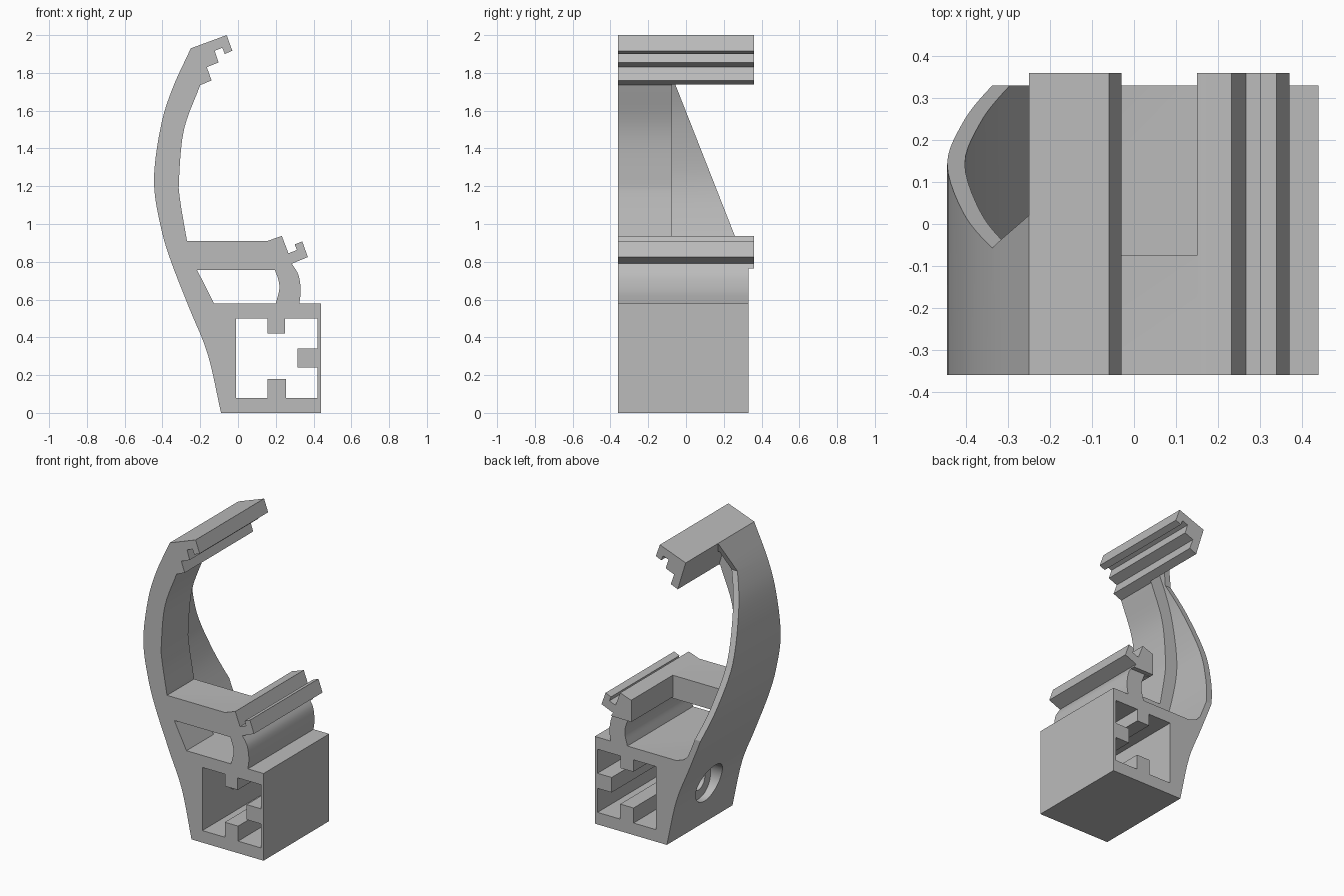
import bpy, bmesh, math
from mathutils import Vector, Matrix

if "Cube" in bpy.data.objects:
    bpy.data.objects.remove(bpy.data.objects["Cube"], do_unlink=True)

grey = bpy.data.materials.new("plain_grey")
grey.use_nodes = True
grey.diffuse_color = (0.5, 0.5, 0.5, 1)
grey.node_tree.nodes["Principled BSDF"].inputs["Base Color"].default_value = (0.5, 0.5, 0.5, 1)

FRONT, BACK, RAIL_BACK, WEB = -0.36, 0.33, 0.36, -0.075


def spline(pts, steps=5):
    """Smooth curve through the given points."""
    p = [Vector(q) for q in pts]
    p = [2 * p[0] - p[1]] + p + [2 * p[-1] - p[-2]]
    out = []
    for a, b, c, d in zip(p, p[1:], p[2:], p[3:]):
        for i in range(steps):
            t = i / steps
            out.append(tuple(0.5 * (2 * b + (c - a) * t + (2 * a - 5 * b + 4 * c - d) * t**2
                                    + (3 * b - a - 3 * c + d) * t**3)))
    return out + [tuple(pts[-1])]


def make_object(name, bm):
    bmesh.ops.recalc_face_normals(bm, faces=bm.faces)
    mesh = bpy.data.meshes.new(name)
    bm.to_mesh(mesh)
    bm.free()
    mesh.materials.append(grey)
    ob = bpy.data.objects.new(name, mesh)
    bpy.context.collection.objects.link(ob)
    return ob


def prism(name, profile, y0, y1):
    """Extrude an x-z profile along y; y0 may depend on height."""
    near = y0 if callable(y0) else (lambda z: y0)
    bm = bmesh.new()
    a = [bm.verts.new((x, near(z), z)) for x, z in profile]
    b = [bm.verts.new((x, y1, z)) for x, z in profile]
    bm.faces.new(a)
    bm.faces.new(b[::-1])
    for i in range(len(a)):
        j = (i + 1) % len(a)
        bm.faces.new((a[j], a[i], b[i], b[j]))
    return make_object(name, bm)


def bore(name, radius, x0, x1, y, z):
    bm = bmesh.new()
    turn = Matrix.Translation(((x0 + x1) / 2, y, z)) @ Matrix.Rotation(math.pi / 2, 4, "Y")
    bmesh.ops.create_cone(bm, cap_ends=True, segments=40, radius1=radius, radius2=radius,
                          depth=x1 - x0, matrix=turn)
    return make_object(name, bm)


def cut(target, cutter):
    cutter.hide_render = True
    mod = target.modifiers.new("cut", "BOOLEAN")
    mod.operation, mod.solver, mod.object = "DIFFERENCE", "EXACT", cutter
    deps = bpy.context.evaluated_depsgraph_get()
    mesh = bpy.data.meshes.new_from_object(target.evaluated_get(deps))
    target.modifiers.clear()
    target.data = mesh
    bpy.data.objects.remove(cutter, do_unlink=True)


# Curves of the bracket outline
outer_arm = spline([(-0.25, 1.93), (-0.35, 1.71), (-0.41, 1.51), (-0.445, 1.23), (-0.41, 0.99),
                    (-0.354, 0.8), (-0.254, 0.545), (-0.16, 0.31), (-0.09, 0)])
inner_arm = spline([(-0.27, 0.91), (-0.307, 1.13), (-0.312, 1.24), (-0.286, 1.5), (-0.2, 1.735)])
leg_outer = spline([(0.325, 0.58), (0.332, 0.65), (0.32, 0.73), (0.285, 0.79)])
leg_inner = spline([(0.2, 0.58), (0.218, 0.65), (0.215, 0.7), (0.195, 0.757)])
lower_clip = [(0.37, 0.825), (0.34, 0.908), (0.3, 0.892), (0.312, 0.862), (0.267, 0.845),
              (0.232, 0.937), (0.155, 0.91)]
upper_clip = [(-0.14, 1.76), (-0.165, 1.83), (-0.103, 1.855), (-0.123, 1.917), (-0.083, 1.933),
              (-0.07, 1.9), (-0.03, 1.917), (-0.06, 2.0)]

# Whole bracket as one extrusion
bracket = prism("clamp_bracket", [(0.44, 0), (0.44, 0.58)] + leg_outer + lower_clip + inner_arm
                + upper_clip + outer_arm, FRONT, RAIL_BACK)

# Base and leg end slightly before the clip rails
cut(bracket, prism("end_trim", [(-1, -1), (1, -1), (1, 0.765), (-1, 0.765)], BACK, 1))

# Rear pocket: leaves a thin curved shell, a shelf web and the clip rails
shell = [(x + 0.042, z) for x, z in outer_arm if 0.7 < z < 1.84]
cut(bracket, prism("rear_pocket", leg_inner + [(0.15, 0.765), (0.15, 1.1), (0, 1.6), (-0.19, 1.735),
                   (-0.228, 1.86), (-0.243, 1.86)] + shell
                   + [(-0.262, 0.67), (-0.245, 0.63), (-0.215, 0.6), (-0.16, 0.58)], WEB, 1))

# Sloping rear edge of the shell and the gusset beneath the upper clip
cut(bracket, prism("slope_trim", [(-0.6, 0.7), (-0.1, 0.7), (-0.1, 1.5), (-0.1915, 1.74), (-0.6, 1.74)],
                   lambda z: -0.057 + (1.74 - z) * 0.393, 1))
cut(bracket, prism("gusset_trim", [(-0.6, 1.74), (-0.1915, 1.74), (-0.256, 1.95), (-0.6, 1.95)],
                   lambda z: -0.057 + (z - 1.74) * 0.41, 1))

# Window under the shelf
cut(bracket, prism("shelf_window", leg_inner + [(-0.217, 0.757), (-0.127, 0.58)], -1, 0))

# Square channel with three inner ribs
channel = [(-0.01, 0.08), (0.155, 0.08), (0.155, 0.18), (0.253, 0.18), (0.253, 0.08), (0.42, 0.08),
           (0.42, 0.24), (0.316, 0.24), (0.316, 0.34), (0.42, 0.34), (0.42, 0.5),
           (0.25, 0.5), (0.25, 0.42), (0.157, 0.42), (0.157, 0.5), (-0.01, 0.5)]
cut(bracket, prism("channel", channel, -1, 1))

# Counterbored screw hole in the outer side
cut(bracket, bore("screw_head", 0.13, -0.6, -0.08, -0.015, 0.3))
cut(bracket, bore("screw_shaft", 0.07, -0.2, 0.05, -0.015, 0.3))

bpy.ops.object.select_all(action="DESELECT")
bracket.select_set(True)
bpy.context.view_layer.objects.active = bracket
bpy.ops.object.shade_smooth_by_angle(angle=math.radians(20))
